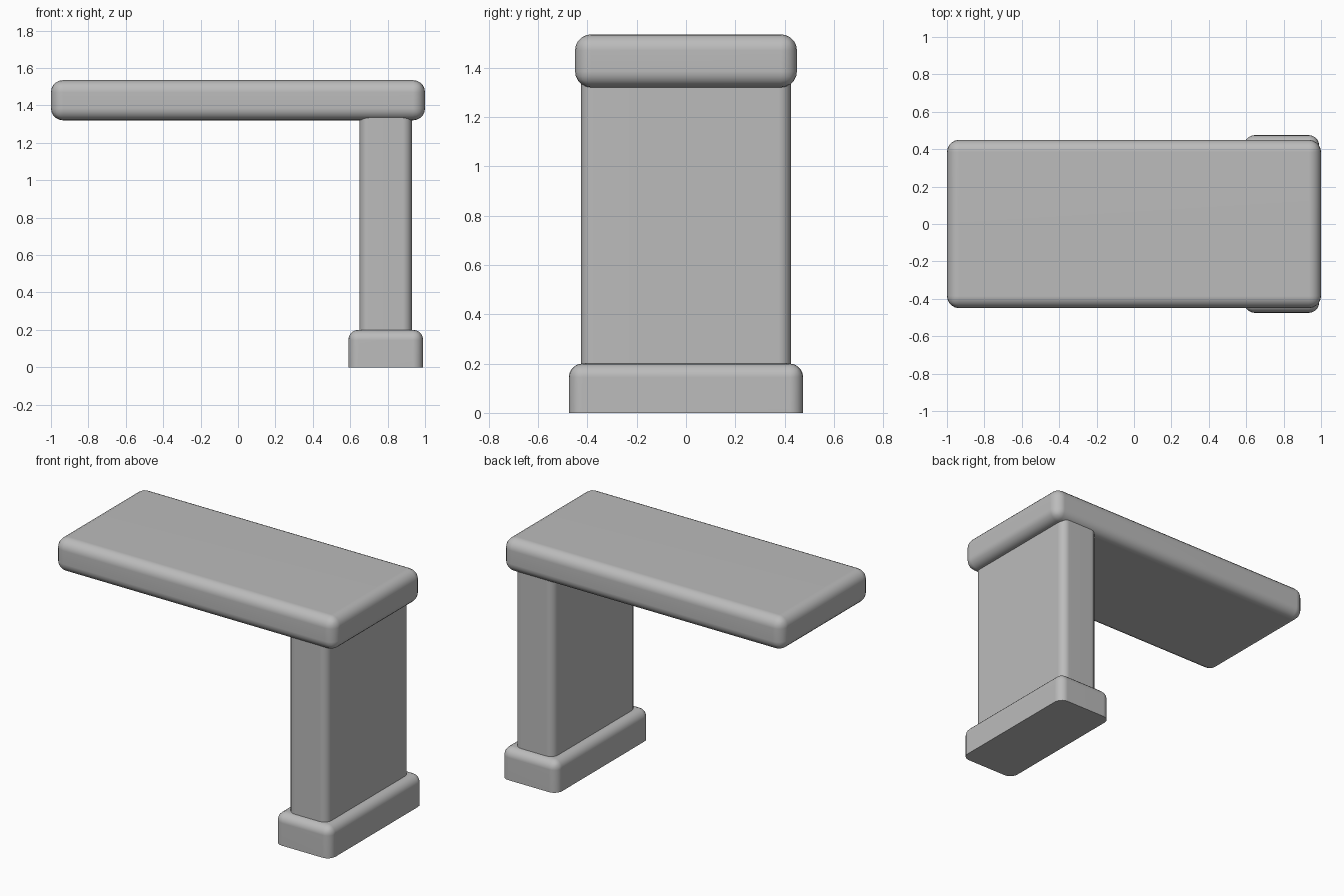
import bpy
import bmesh
import math
from mathutils import Vector

cube = bpy.data.objects.get("Cube")
if cube:
    bpy.data.objects.remove(cube, do_unlink=True)

grey = bpy.data.materials.new("plain_grey")
grey.use_nodes = True
colour = (0.5, 0.5, 0.5, 1.0)
grey.diffuse_color = colour
grey.node_tree.nodes["Principled BSDF"].inputs["Base Color"].default_value = colour


def rounded_block(name, low, high, radius, keep_edge, segments=5):
    """Box between two corners, rounding the edges chosen by keep_edge."""
    low, high = Vector(low), Vector(high)
    centre = (low + high) / 2
    size = high - low
    bm = bmesh.new()
    bmesh.ops.create_cube(bm, size=1)
    for v in bm.verts:
        v.co = Vector(a * b for a, b in zip(v.co, size))
    edges = [e for e in bm.edges if keep_edge(e)]
    bmesh.ops.bevel(bm, geom=edges, offset=radius, segments=segments,
                    profile=0.5, affect="EDGES", clamp_overlap=True)
    mesh = bpy.data.meshes.new(name)
    bm.to_mesh(mesh)
    bm.free()
    mesh.materials.append(grey)
    obj = bpy.data.objects.new(name, mesh)
    obj.location = centre
    bpy.context.collection.objects.link(obj)
    bpy.ops.object.select_all(action="DESELECT")
    obj.select_set(True)
    bpy.context.view_layer.objects.active = obj
    bpy.ops.object.shade_smooth_by_angle(angle=math.radians(35))
    # Keep the broad faces flat beside the rounded edges
    normals = obj.modifiers.new("flat_faces", "WEIGHTED_NORMAL")
    normals.keep_sharp = True
    return obj


def every_edge(e):
    return True


def upright_edge(e):
    return abs(e.verts[0].co.z - e.verts[1].co.z) > 0.01


def not_bottom_edge(e):
    return any(v.co.z > 0 for v in e.verts)


# Foot: rounded above, sharp where it meets the floor
rounded_block("foot", (0.59, -0.475, 0), (0.99, 0.475, 0.2), 0.055, not_bottom_edge)

# Pillar: only the upright edges are rounded
rounded_block("pillar", (0.65, -0.425, 0.18), (0.93, 0.425, 1.34), 0.05, upright_edge)

# Slab: rounded all round, reaching out over one side
rounded_block("slab", (-1, -0.45, 1.32), (1, 0.45, 1.535), 0.065, every_edge)
